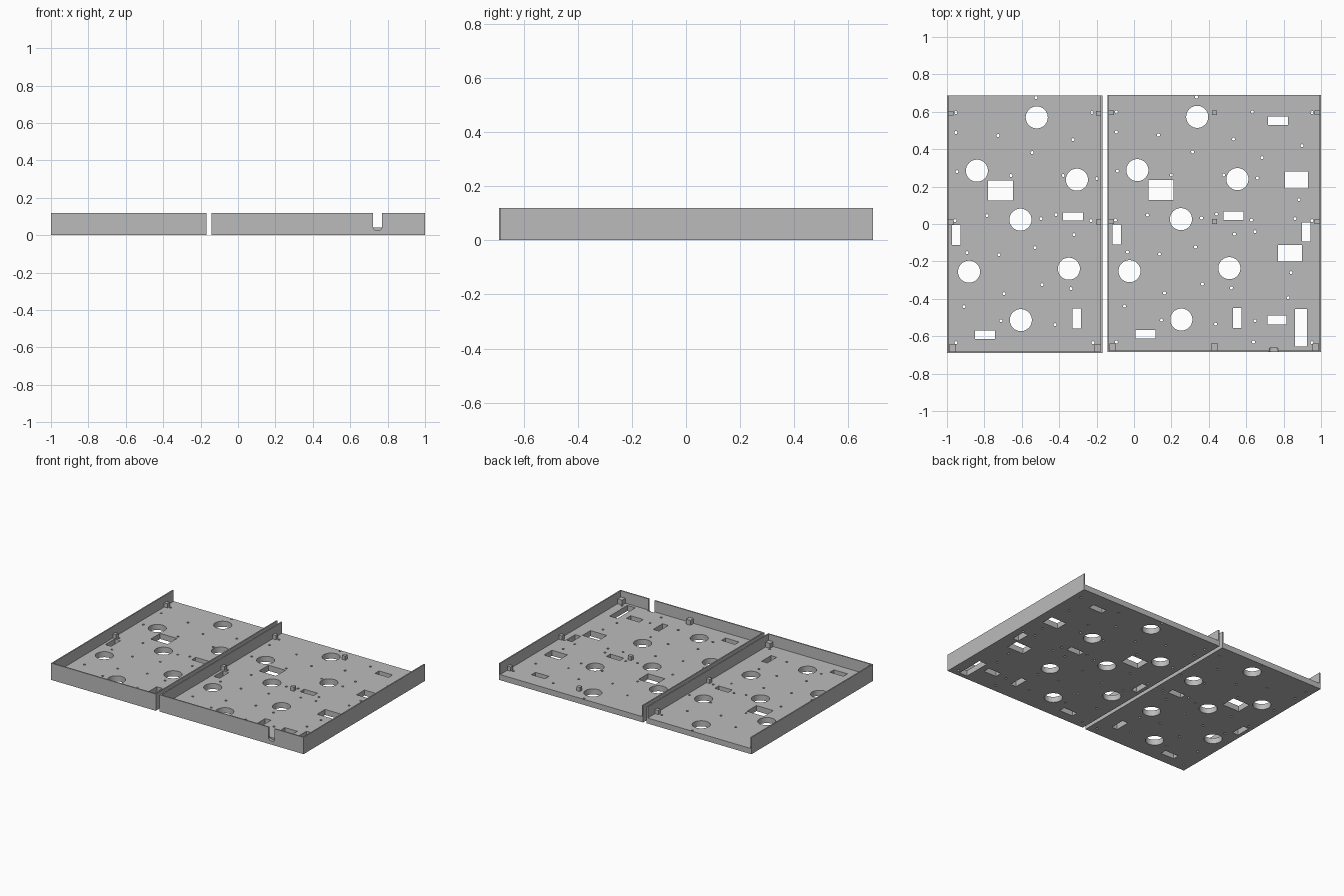
import bpy, bmesh, math

if "Cube" in bpy.data.objects:
    bpy.data.objects.remove(bpy.data.objects["Cube"])

H, FLOOR, WALL = 0.12, 0.04, 0.009      # wall height, floor thickness, wall thickness
SHIFT_X, SHIFT_Y = 0.858, 0.003         # offset of the shared hole pattern on the right tray

grey = bpy.data.materials.new("grey")
grey.diffuse_color = (0.5, 0.5, 0.5, 1)
grey.use_nodes = True
grey.node_tree.nodes["Principled BSDF"].inputs["Base Color"].default_value = grey.diffuse_color


def prism(bm, pts, z0, z1):
    """Extrude a counter-clockwise 2D outline from z0 to z1."""
    lo = [bm.verts.new((x, y, z0)) for x, y in pts]
    hi = [bm.verts.new((x, y, z1)) for x, y in pts]
    bm.faces.new(lo[::-1])
    bm.faces.new(hi)
    n = len(pts)
    for i in range(n):
        j = (i + 1) % n
        bm.faces.new((lo[i], lo[j], hi[j], hi[i]))


def circle(x, y, r, n):
    return [(x + r * math.cos(2 * math.pi * i / n), y + r * math.sin(2 * math.pi * i / n))
            for i in range(n)]


def rect(x, y, w, d):
    return [(x - w / 2, y - d / 2), (x + w / 2, y - d / 2),
            (x + w / 2, y + d / 2), (x - w / 2, y + d / 2)]


def finish(name, bm):
    me = bpy.data.meshes.new(name)
    bm.to_mesh(me)
    bm.free()
    me.materials.append(grey)
    ob = bpy.data.objects.new(name, me)
    bpy.context.collection.objects.link(ob)
    return ob


def cut(ob, cutter):
    """Apply a boolean difference."""
    mod = ob.modifiers.new("cut", 'BOOLEAN')
    mod.operation, mod.solver, mod.object = 'DIFFERENCE', 'EXACT', cutter
    bpy.context.view_layer.update()
    dg = bpy.context.evaluated_depsgraph_get()
    me = bpy.data.meshes.new_from_object(ob.evaluated_get(dg))
    ob.modifiers.clear()
    ob.data = me


# shared hole pattern, in left tray coordinates
big = [(-0.52, 0.57), (-0.84, 0.285), (-0.305, 0.237), (-0.607, 0.023),
       (-0.882, -0.255), (-0.348, -0.239), (-0.605, -0.514)]
slots = [(-0.713, 0.178, 0.134, 0.107), (-0.326, 0.04, 0.107, 0.045),
         (-0.95, -0.06, 0.046, 0.107), (-0.305, -0.506, 0.045, 0.107),
         (-0.797, -0.592, 0.107, 0.045)]
small = [(-0.524, 0.676), (-0.952, 0.596), (-0.225, 0.596), (-0.952, 0.489), (-0.727, 0.473),
         (-0.326, 0.451), (-0.545, 0.382), (-0.947, 0.28), (-0.658, 0.259), (-0.378, 0.259),
         (-0.198, 0.243), (-0.786, 0.045), (-0.957, 0.018), (-0.497, 0.029), (-0.417, 0.05),
         (-0.23, 0.018), (-0.321, -0.057), (-0.529, -0.126), (-0.893, -0.153), (-0.722, -0.164),
         (-0.492, -0.324), (-0.337, -0.345), (-0.695, -0.372), (-0.909, -0.442),
         (-0.711, -0.517), (-0.422, -0.538), (-0.952, -0.634), (-0.219, -0.634)]
# holes found only on the right tray
extra_slots = [(0.77, 0.552, 0.107, 0.045), (0.869, 0.235, 0.123, 0.09),
               (0.922, -0.043, 0.045, 0.1), (0.834, -0.156, 0.13, 0.09),
               (0.765, -0.514, 0.1, 0.048), (0.893, -0.555, 0.063, 0.2)]
extra_small = [(0.898, 0.419), (0.684, 0.355), (0.882, 0.13), (0.861, 0.029), (0.647, -0.041),
               (0.84, -0.26), (0.824, -0.394), (0.647, -0.517), (0.952, 0.596),
               (0.952, 0.018), (0.952, -0.634)]


def tray(side, x0, x1, y0, y1, dx, dy, more_slots, more_small, block_x):
    # floor plate
    bm = bmesh.new()
    xa, xb, ya = x0 + WALL, x1 - WALL, y0 + WALL
    prism(bm, [(xa, ya), (xb, ya), (xb, y1), (xa, y1)], 0, FLOOR)
    floor = finish(side + "_floor", bm)

    # all through holes as one cutter
    bm = bmesh.new()
    for x, y in big:
        prism(bm, circle(x + dx, y + dy, 0.059, 48), -0.05, 0.1)
    for x, y in [(a + dx, b + dy) for a, b in small] + more_small:
        prism(bm, circle(x, y, 0.008, 12), -0.05, 0.1)
    for x, y, w, d in [(a + dx, b + dy, w, d) for a, b, w, d in slots] + more_slots:
        prism(bm, rect(x, y, w, d), -0.05, 0.1)
    holes = finish(side + "_hole_cutter", bm)
    cut(floor, holes)
    bpy.data.objects.remove(holes)

    # side and front walls as one U-shaped sheet, open at the back
    bm = bmesh.new()
    prism(bm, [(x0, y0), (x1, y0), (x1, y1), (xb, y1), (xb, ya), (xa, ya), (xa, y1), (x0, y1)], 0, H)
    walls = finish(side + "_walls", bm)

    # small support blocks, larger along the front wall
    bm = bmesh.new()
    for i, x in enumerate(block_x):
        for y in (0.592, 0.01):
            prism(bm, rect(x, y + dy, 0.026, 0.026), FLOOR, FLOOR + 0.03)
        inset = 0.006 if i == 0 else (-0.006 if i == len(block_x) - 1 else 0)
        prism(bm, rect(x + inset, ya + 0.018, 0.036, 0.036), FLOOR, FLOOR + 0.035)
    finish(side + "_support_blocks", bm)
    return floor, walls


left = tray("left", -1, -0.169, -0.69, 0.687, 0, 0, [], [], (-0.978, -0.191))
right = tray("right", -0.142, 1, -0.685, 0.69, SHIFT_X, SHIFT_Y, extra_slots, extra_small,
             (-0.12, 0.43, 0.978))

# cable notch with rounded bottom corners in the right front wall
cx, hw, r, zb = 0.746, 0.023, 0.014, 0.027
pts = []
for sx, start in ((-1, 180), (1, 270)):
    for k in range(7):
        a = math.radians(start + 15 * k)
        pts.append((cx + sx * (hw - r) + r * math.cos(a), zb + r + r * math.sin(a)))
pts += [(cx + hw, 0.2), (cx - hw, 0.2)]
bm = bmesh.new()
prism(bm, pts, 0.664, 0.75)
for v in bm.verts:                       # stand the profile upright
    v.co = (v.co.x, -v.co.z, v.co.y)
notch = finish("notch_cutter", bm)
for part in right:
    cut(part, notch)
bpy.data.objects.remove(notch)

# smooth the round hole walls, keep edges sharp
for ob in bpy.context.scene.objects:
    ob.select_set(True)
    bpy.context.view_layer.objects.active = ob
bpy.ops.object.shade_smooth_by_angle(angle=math.radians(35))
